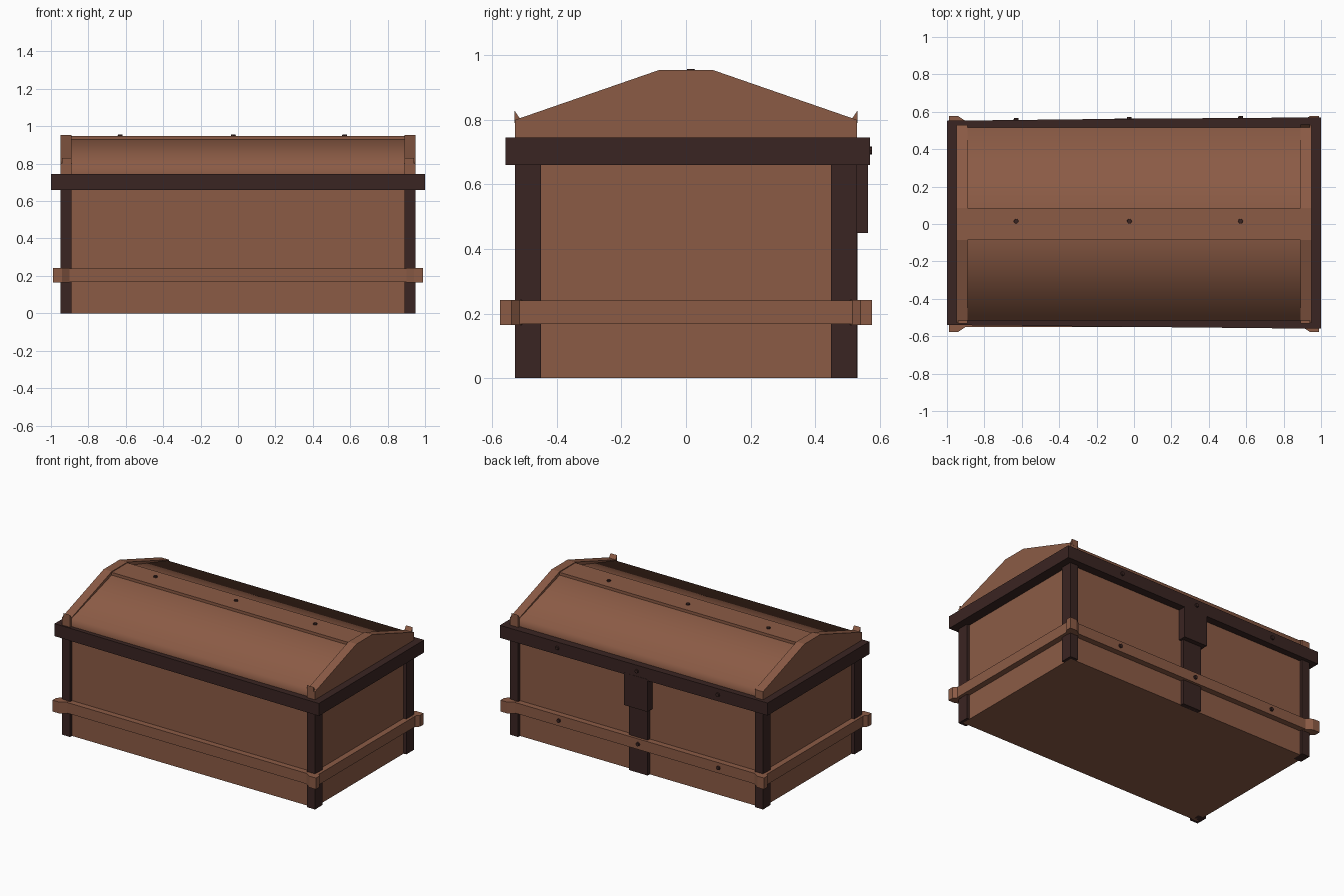
import bpy, bmesh, math
from mathutils import Matrix

if "Cube" in bpy.data.objects:
    bpy.data.objects.remove(bpy.data.objects["Cube"])


def material(name, rgb):
    m = bpy.data.materials.new(name)
    m.diffuse_color = (*rgb, 1)
    m.use_nodes = True
    m.node_tree.nodes["Principled BSDF"].inputs["Base Color"].default_value = m.diffuse_color
    return m


WOOD = material("wood", (0.26, 0.105, 0.06))
DARK = material("dark_wood", (0.042, 0.018, 0.016))


def finish(name, bm, mat):
    bmesh.ops.recalc_face_normals(bm, faces=bm.faces)
    me = bpy.data.meshes.new(name)
    bm.to_mesh(me)
    bm.free()
    me.materials.append(mat)
    ob = bpy.data.objects.new(name, me)
    bpy.context.collection.objects.link(ob)
    return ob


def box(name, x, y, z, mat):
    """Box from (min, max) ranges."""
    return prism(name, [(x[0], y[0]), (x[1], y[0]), (x[1], y[1]), (x[0], y[1])], z, mat)


def prism(name, pts, rng, mat, axis="z"):
    """Extrude an outline along z (outline in xy) or x (outline in yz)."""
    bm = bmesh.new()
    place = (lambda a, b, h: (a, b, h)) if axis == "z" else (lambda a, b, h: (h, a, b))
    lo = [bm.verts.new(place(a, b, rng[0])) for a, b in pts]
    hi = [bm.verts.new(place(a, b, rng[1])) for a, b in pts]
    bm.faces.new(lo)
    bm.faces.new(hi)
    n = len(pts)
    for i in range(n):
        j = (i + 1) % n
        bm.faces.new((lo[i], lo[j], hi[j], hi[i]))
    return finish(name, bm, mat)


def span(s, a, b):
    return tuple(sorted((s * a, s * b)))


def stud(name, loc, rot):
    bm = bmesh.new()
    bmesh.ops.create_cone(bm, cap_ends=True, segments=8, radius1=0.015, radius2=0.012,
                          depth=0.02, matrix=Matrix.Translation(loc) @ rot)
    return finish(name, bm, DARK)


# Body panels, slightly inset between the posts
box("body", (-0.93, 0.93), (-0.51, 0.51), (0, 0.70), WOOD)

# Corner posts, flared corners of the lower band
for sx in (-1, 1):
    for sy in (-1, 1):
        box("corner_post", span(sx, 0.89, 0.95), span(sy, 0.45, 0.53), (0, 0.67), DARK)
        prism("band_corner", [(sx * x, sy * y) for x, y in
                              ((0.90, 0.50), (0.90, 0.55), (0.94, 0.577), (0.99, 0.577),
                               (0.99, 0.54), (0.965, 0.51))], (0.165, 0.242), WOOD)

# Lower band around the body
box("lower_band", (-0.97, 0.97), (-0.55, 0.55), (0.168, 0.24), WOOD)

# Dark rim, a little wider at one end
prism("rim", [(-1, -0.54), (1, -0.56), (1, 0.57), (-0.1, 0.562), (-1, 0.552)],
      (0.66, 0.745), DARK)

# Lid with softly shaded sloping panels
lid = prism("lid_panels", [(-0.515, 0.74), (-0.515, 0.80), (-0.085, 0.93),
                           (0.085, 0.93), (0.515, 0.80), (0.515, 0.74)],
            (-0.90, 0.90), WOOD, "x")
bpy.context.view_layer.objects.active = lid
lid.select_set(True)
bpy.ops.object.shade_smooth_by_angle(angle=math.radians(80))

# Ridge board and raised end frames
box("ridge_board", (-0.92, 0.92), (-0.085, 0.085), (0.92, 0.949), WOOD)
for s in (-1, 1):
    prism("lid_end", [(-0.53, 0.74), (-0.53, 0.80), (-0.085, 0.954),
                      (0.085, 0.954), (0.53, 0.80), (0.53, 0.74)],
          span(s, 0.89, 0.95), WOOD, "x")

# Small pointed splinters at the lid corners
for sx, sy in ((1, 1), (1, -1), (-1, -1)):
    prism("lid_corner_tip", [(sy * 0.532, 0.79), (sy * 0.532, 0.83), (sy * 0.512, 0.80)],
          span(sx, 0.89, 0.94), WOOD, "x")

# Latch plate and strap on the back
box("latch_plate", (-0.105, 0.07), (0.50, 0.564), (0.45, 0.67), DARK)
box("latch_strap", (-0.085, 0.055), (0.50, 0.532), (0, 0.46), DARK)

# Studs on the ridge, rim and band
tilt = Matrix.Rotation(-math.pi / 2, 4, "X")
for x in (-0.63, -0.025, 0.57):
    stud("ridge_stud", (x, 0.015, 0.947), Matrix())
    stud("rim_stud", (x, 0.562 + 0.008 * x, 0.705), tilt)
    stud("band_stud", (x, 0.55, 0.205), tilt)
